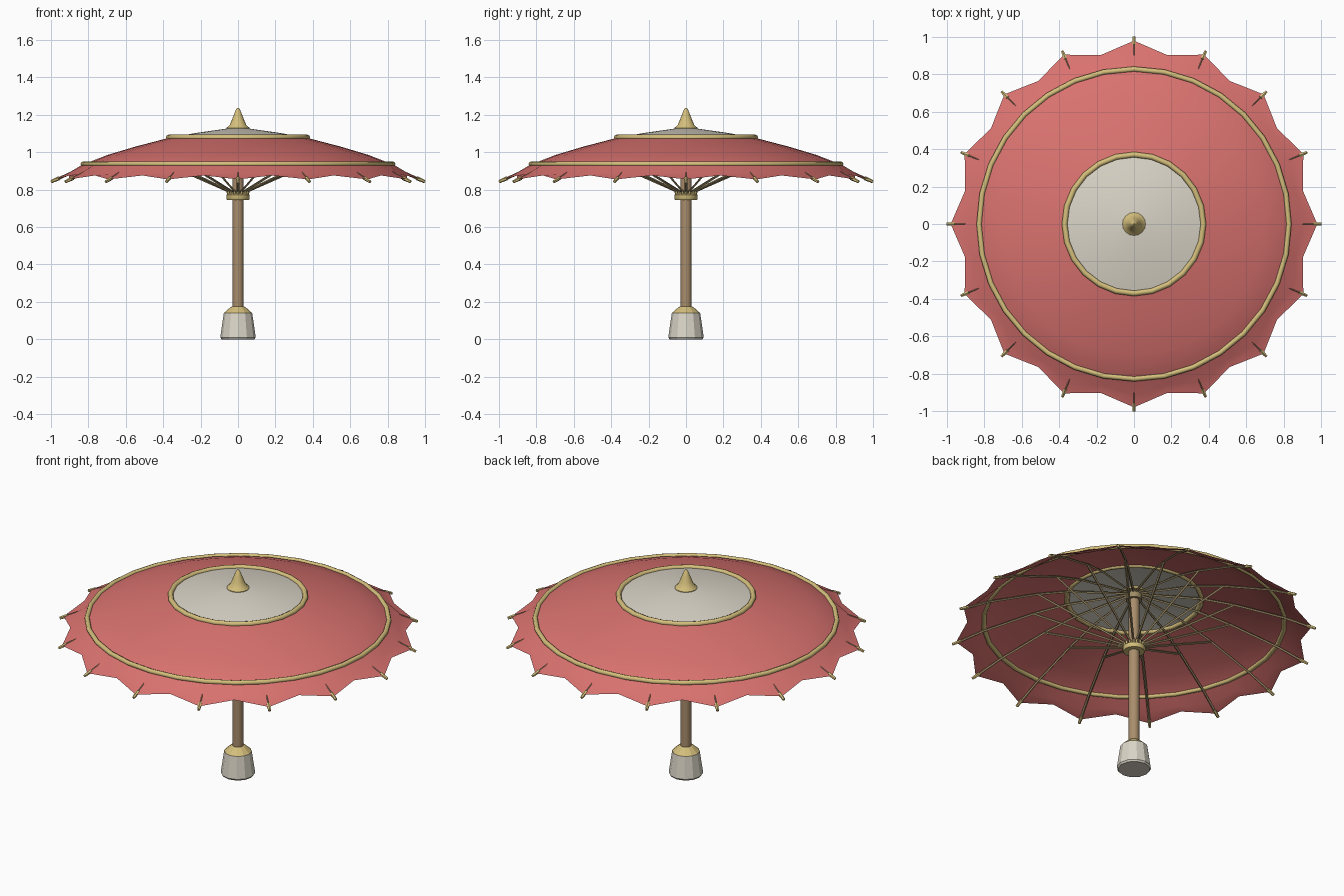
import bpy, bmesh
from math import pi, sin, cos
from mathutils import Vector

if "Cube" in bpy.data.objects:
    bpy.data.objects.remove(bpy.data.objects["Cube"], do_unlink=True)

RIBS = 16


def material(name, rgb):
    m = bpy.data.materials.new(name)
    m.use_nodes = True
    m.diffuse_color = (*rgb, 1)
    m.node_tree.nodes["Principled BSDF"].inputs["Base Color"].default_value = (*rgb, 1)
    return m


red = material("coral red", (0.70, 0.17, 0.16))
ivory = material("ivory", (0.70, 0.66, 0.57))
gold = material("pale gold", (0.66, 0.52, 0.20))
wood = material("brown wood", (0.40, 0.27, 0.15))
bamboo = material("dark bamboo", (0.34, 0.26, 0.13))


def finish(name, bm, mats, smooth=True):
    mesh = bpy.data.meshes.new(name)
    bm.to_mesh(mesh)
    bm.free()
    obj = bpy.data.objects.new(name, mesh)
    bpy.context.collection.objects.link(obj)
    for m in mats:
        mesh.materials.append(m)
    if smooth:
        bpy.ops.object.select_all(action='DESELECT')
        obj.select_set(True)
        bpy.context.view_layer.objects.active = obj
        bpy.ops.object.shade_smooth_by_angle(angle=0.7)
    return obj


def rings(bm, levels, sides):
    """Skin rings of (even, odd) radius/height pairs from bottom to top."""
    rows = []
    for even, odd in levels:
        row = []
        for i in range(sides):
            r, z = odd if i % 2 else even
            a = 2 * pi * i / sides
            row.append(bm.verts.new((r * cos(a), r * sin(a), z)))
        rows.append(row)
    for low, high in zip(rows, rows[1:]):
        for i in range(sides):
            j = (i + 1) % sides
            bm.faces.new((low[i], low[j], high[j], high[i]))
    return rows


def lathe(name, profile, sides, mat, smooth=True):
    bm = bmesh.new()
    rows = rings(bm, [(p, p) for p in profile], sides)
    bm.faces.new(rows[0][::-1])
    bm.faces.new(rows[-1])
    return finish(name, bm, [mat], smooth)


def rod(bm, start, end, r1, r2, sides=4):
    """Thin tapered stick between two points."""
    start, end = Vector(start), Vector(end)
    axis = end - start
    turn = axis.to_track_quat('Z', 'Y').to_matrix().to_4x4()
    turn.translation = (start + end) / 2
    bmesh.ops.create_cone(bm, cap_ends=True, segments=sides, radius1=r1, radius2=r2,
                          depth=axis.length, matrix=turn)


def radial(name, path, r1, r2, mat, sides=4):
    """One stick path of (radius, height) points repeated at every rib."""
    bm = bmesh.new()
    for k in range(RIBS):
        a = 2 * pi * k / RIBS
        pts = [(r * cos(a), r * sin(a), z) for r, z in path]
        for p, q in zip(pts, pts[1:]):
            rod(bm, p, q, r1, r2, sides)
    return finish(name, bm, [mat], False)


def trim(name, radius, z, thick, segments):
    bpy.ops.mesh.primitive_torus_add(major_radius=radius, minor_radius=thick,
                                     major_segments=segments, minor_segments=8,
                                     location=(0, 0, z))
    obj = bpy.context.object
    obj.name = name
    obj.data.materials.append(gold)
    bpy.ops.object.shade_smooth_by_angle(angle=0.9)


# Canopy cloth: pointed at each rib, drawn in between ribs
bm = bmesh.new()
skirt = [((0.98, 0.855), (0.92, 0.876)), ((0.915, 0.884), (0.878, 0.886))]
dome = [(0.835, 0.932), (0.70, 0.985), (0.55, 1.03), (0.37, 1.077),
        (0.22, 1.104), (0.05, 1.128)]
rows = rings(bm, skirt + [(p, p) for p in dome], RIBS * 2)
bm.faces.new(rows[-1])
for f in bm.faces:
    f.material_index = 1 if f.calc_center_median().z > 1.08 else 0
finish("canopy", bm, [red, ivory])

# Gold trims on the canopy
trim("outer_trim", 0.828, 0.937, 0.014, 32)
trim("inner_trim", 0.371, 1.079, 0.015, 24)

# Finial on top
lathe("finial", [(0.062, 1.115), (0.062, 1.13), (0.045, 1.145), (0.034, 1.17),
                 (0.02, 1.205), (0.01, 1.23), (0.004, 1.236)], 16, gold)

# Ribs, struts and rib tips
radial("ribs", [(0.03, 1.108), (0.37, 1.062), (0.55, 1.015), (0.83, 0.918), (0.98, 0.85)],
       0.007, 0.007, bamboo)
radial("struts", [(0.045, 0.79), (0.55, 1.012)], 0.007, 0.007, bamboo)
radial("rib_tips", [(0.955, 0.862), (1.0, 0.842)], 0.011, 0.008, gold, 6)
radial("runner_prongs", [(0.048, 0.765), (0.058, 0.8)], 0.008, 0.006, gold)

# Pole with its runner and top hub
lathe("pole", [(0.03, 0.15), (0.03, 1.11)], 16, wood)
lathe("runner", [(0.058, 0.745), (0.062, 0.75), (0.062, 0.772), (0.04, 0.785)], 16, gold)
lathe("top_hub", [(0.045, 1.07), (0.045, 1.115)], 16, bamboo)

# Handle at the foot
lathe("handle", [(0.088, 0), (0.095, 0.01), (0.076, 0.14)], 12, ivory, False)
lathe("handle_collar", [(0.076, 0.14), (0.04, 0.172), (0.034, 0.175)], 12, gold, False)
